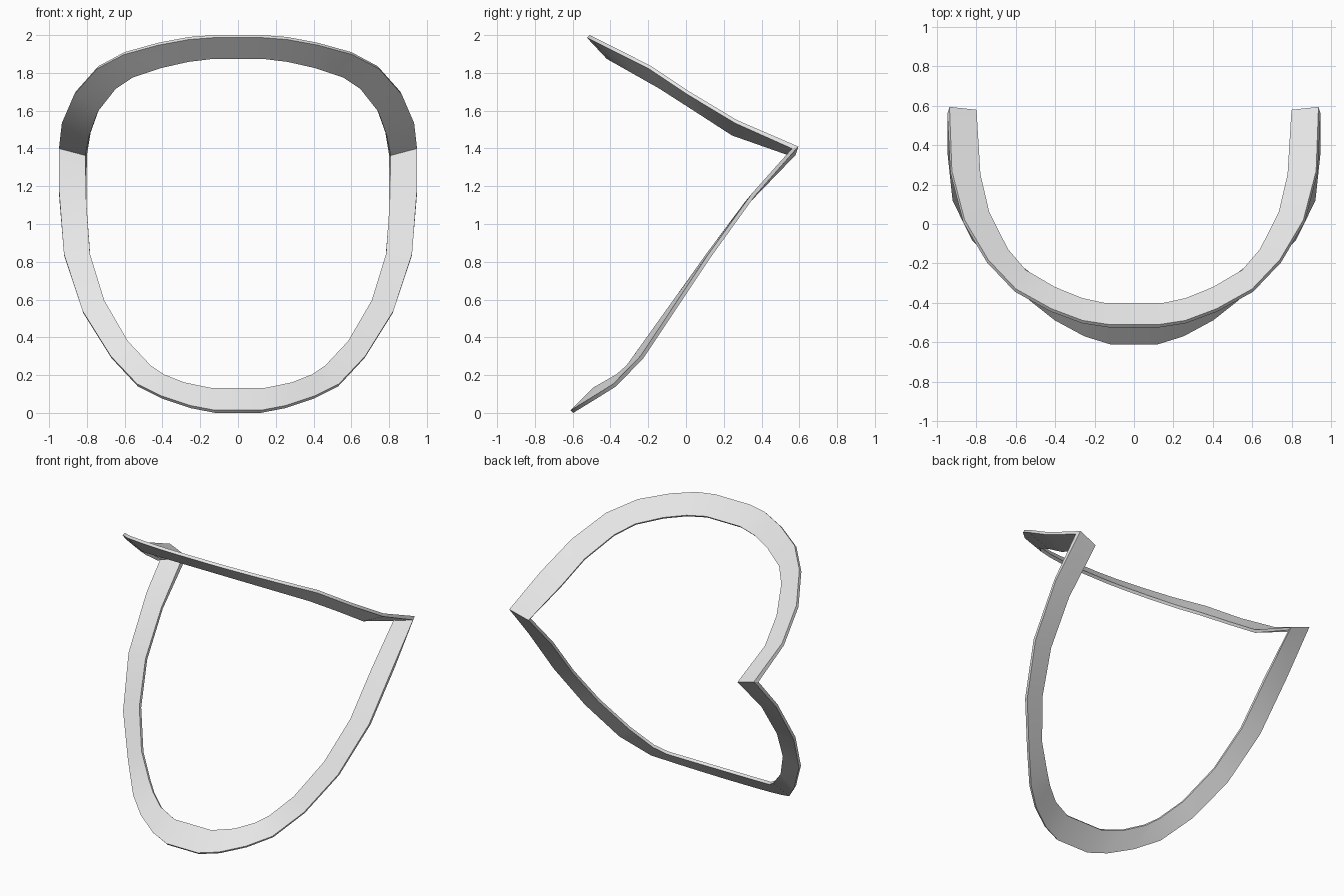
import bpy
import bmesh
import math

cube = bpy.data.objects.get("Cube")
if cube:
    bpy.data.objects.remove(cube, do_unlink=True)

# Plain grey material for the whole band
grey = bpy.data.materials.new("light_grey")
grey.use_nodes = True
colour = (0.8, 0.8, 0.8, 1.0)
grey.diffuse_color = colour
grey.node_tree.nodes["Principled BSDF"].inputs["Base Color"].default_value = colour

# Front outlines (x, z) of the right-hand half, from the centre to the hinge
upper_outer = [(0, 2), (.13, 2), (.26, 1.99), (.42, 1.96), (.6, 1.91),
               (.74, 1.835), (.86, 1.7), (.925, 1.55), (.937, 1.41)]
upper_inner = [(0, 1.888), (.13, 1.888), (.26, 1.872), (.4, 1.84), (.55, 1.79),
               (.64, 1.73), (.735, 1.61), (.78, 1.485), (.8, 1.365)]
lower_outer = [(0, 0), (.12, 0), (.25, .025), (.4, .075), (.53, .14),
               (.67, .29), (.82, .53), (.92, .83), (.947, 1.15)]
lower_inner = [(0, .118), (.14, .118), (.28, .147), (.39, .19), (.46, .24),
               (.58, .37), (.705, .585), (.782, .83), (.803, 1.1)]

# Side profiles (z, y) that bend each edge backwards
upper_outer_side = [(1.41, .595), (1.58, .2), (1.84, -.19), (2, -.51)]
upper_inner_side = [(1.365, .58), (1.48, .26), (1.72, -.11), (1.888, -.405)]
lower_outer_side = [(0, -.597), (.13, -.385), (.2, -.285), (1.07, .295), (1.41, .595)]
lower_inner_side = [(.118, -.48), (.21, -.32), (1.07, .295), (1.365, .58)]


def depth_at(side, z):
    """Linear lookup of y for a height on a side profile."""
    for (z_low, y_low), (z_high, y_high) in zip(side, side[1:]):
        if z <= z_high:
            return y_low + (y_high - y_low) * (z - z_low) / (z_high - z_low)
    return side[-1][1]


def bend(outline, side):
    return [(x, depth_at(side, z), z) for x, z in outline]


def closed_edge(upper, lower):
    """Upper half, hinge, lower half, then the mirrored way back."""
    half = upper + lower[::-1]
    mirrored = [(-x, y, z) for x, y, z in half[1:-1]]
    return half + mirrored[::-1]


outer = closed_edge(bend(upper_outer, upper_outer_side),
                    bend(lower_outer, lower_outer_side))
inner = closed_edge(bend(upper_inner, upper_inner_side),
                    bend(lower_inner, lower_inner_side))

# One folded strip between the outer and inner edges
bm = bmesh.new()
outer_verts = [bm.verts.new(point) for point in outer]
inner_verts = [bm.verts.new(point) for point in inner]
count = len(outer)
for i in range(count):
    j = (i + 1) % count
    bm.faces.new((outer_verts[i], outer_verts[j], inner_verts[j], inner_verts[i]))
mesh = bpy.data.meshes.new("folded_band")
bm.to_mesh(mesh)
bm.free()
mesh.materials.append(grey)
band = bpy.data.objects.new("folded_band", mesh)
bpy.context.collection.objects.link(band)

# Thickness towards the front
solid = band.modifiers.new("thickness", "SOLIDIFY")
solid.thickness = 0.02
solid.offset = -1
solid.use_even_offset = True

bpy.context.view_layer.objects.active = band
band.select_set(True)
bpy.ops.object.modifier_apply(modifier=solid.name)
bpy.ops.object.shade_smooth_by_angle(angle=math.radians(30))
